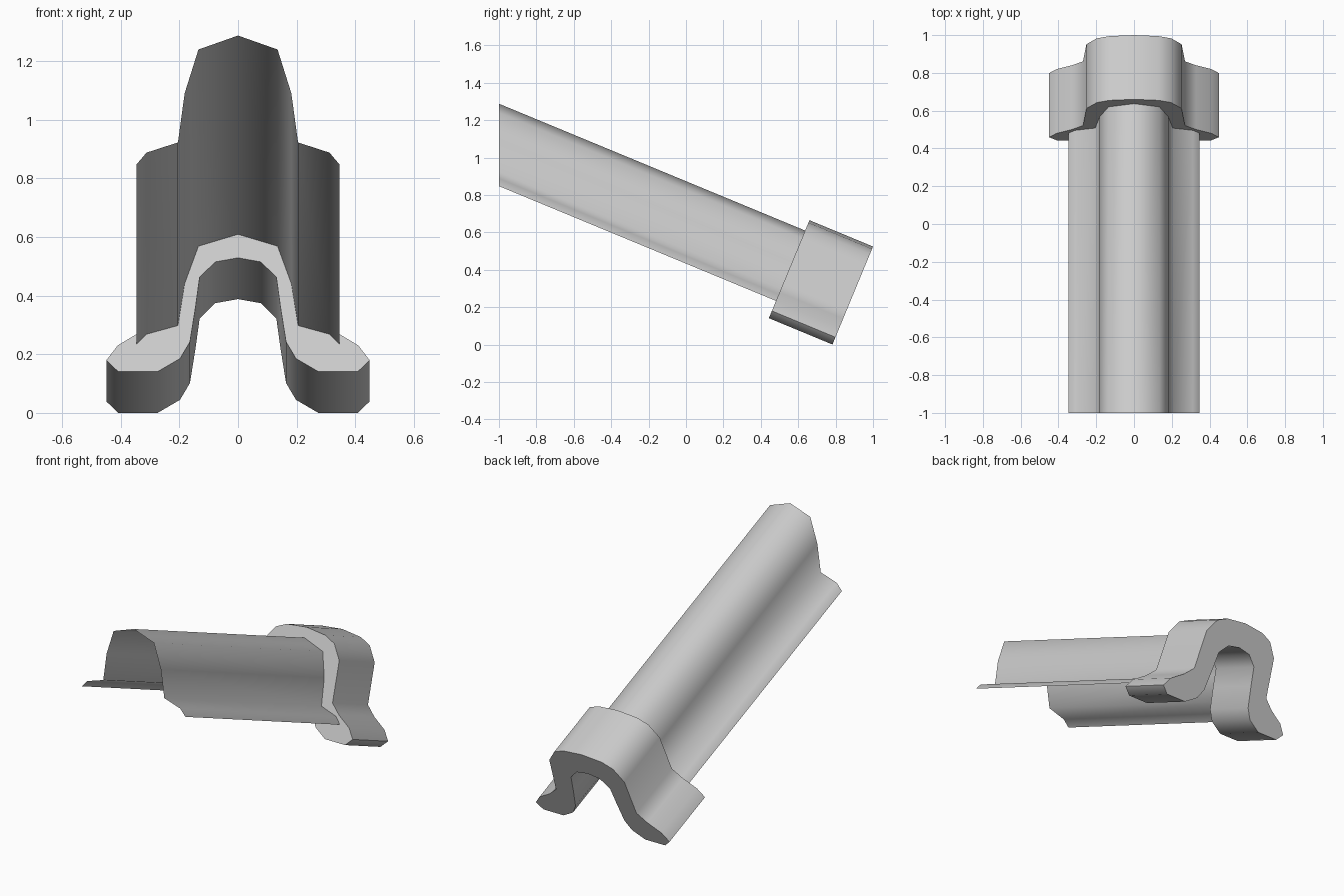
import bpy, bmesh
from math import radians, sin, cos, tan
from mathutils import Vector

if "Cube" in bpy.data.objects:
    bpy.data.objects.remove(bpy.data.objects["Cube"], do_unlink=True)

TILT = radians(22.5)
AXIS = Vector((0, cos(TILT), -sin(TILT)))   # runs down the trough towards the back
UP = Vector((0, sin(TILT), cos(TILT)))      # height direction of the cross-section
BASE = Vector((0, 0.443, 0.141))            # bottom of the collar's front plane
COLLAR_LENGTH = 0.368

grey = bpy.data.materials.new("light_grey")
grey.use_nodes = True
grey.diffuse_color = (0.6, 0.6, 0.6, 1)
grey.node_tree.nodes["Principled BSDF"].inputs["Base Color"].default_value = (0.6, 0.6, 0.6, 1)


def mirrored(half):
    """Full profile, left to right, from a half that starts on the centre line."""
    return [(-x, v) for x, v in reversed(half[1:])] + half


def place(x, v):
    return BASE + Vector((x, 0, 0)) + UP * v


def finish(name, bm, angle):
    mesh = bpy.data.meshes.new(name)
    bm.to_mesh(mesh)
    bm.free()
    mesh.materials.append(grey)
    obj = bpy.data.objects.new(name, mesh)
    bpy.context.collection.objects.link(obj)
    bpy.ops.object.select_all(action='DESELECT')
    obj.select_set(True)
    bpy.context.view_layer.objects.active = obj
    bpy.ops.object.shade_smooth_by_angle(angle=radians(angle))


# Thin hat-shaped trough, cut upright at its front end
sheet = mirrored([(0, 0.507), (0.135, 0.463), (0.182, 0.325), (0.205, 0.17),
                  (0.312, 0.138), (0.347, 0.1)])
bm = bmesh.new()
front, back = [], []
for x, v in sheet:
    p = place(x, v)
    back.append(bm.verts.new(p + AXIS * 0.01))
    front.append(bm.verts.new((x, -1, p.z + (p.y + 1) * tan(TILT))))
for i in range(len(sheet) - 1):
    bm.faces.new((front[i], front[i + 1], back[i + 1], back[i]))
finish("trough_sheet", bm, 89)

# Thick collar that wraps the lower end of the trough
outer = mirrored([(0, 0.567), (0.13, 0.553), (0.197, 0.522), (0.252, 0.44), (0.27, 0.204),
                  (0.328, 0.15), (0.41, 0.097), (0.449, 0.042)])
inner = mirrored([(0, 0.42), (0.078, 0.405), (0.131, 0.348), (0.145, 0.238), (0.164, 0.11),
                  (0.198, 0.048), (0.274, 0), (0.409, 0)])
bm = bmesh.new()
cap = bm.faces.new([bm.verts.new(place(x, v)) for x, v in outer + inner[::-1]])
result = bmesh.ops.extrude_face_region(bm, geom=[cap], use_keep_orig=True)
moved = [g for g in result["geom"] if isinstance(g, bmesh.types.BMVert)]
bmesh.ops.translate(bm, vec=AXIS * COLLAR_LENGTH, verts=moved)
bmesh.ops.recalc_face_normals(bm, faces=bm.faces)
finish("end_collar", bm, 75)
